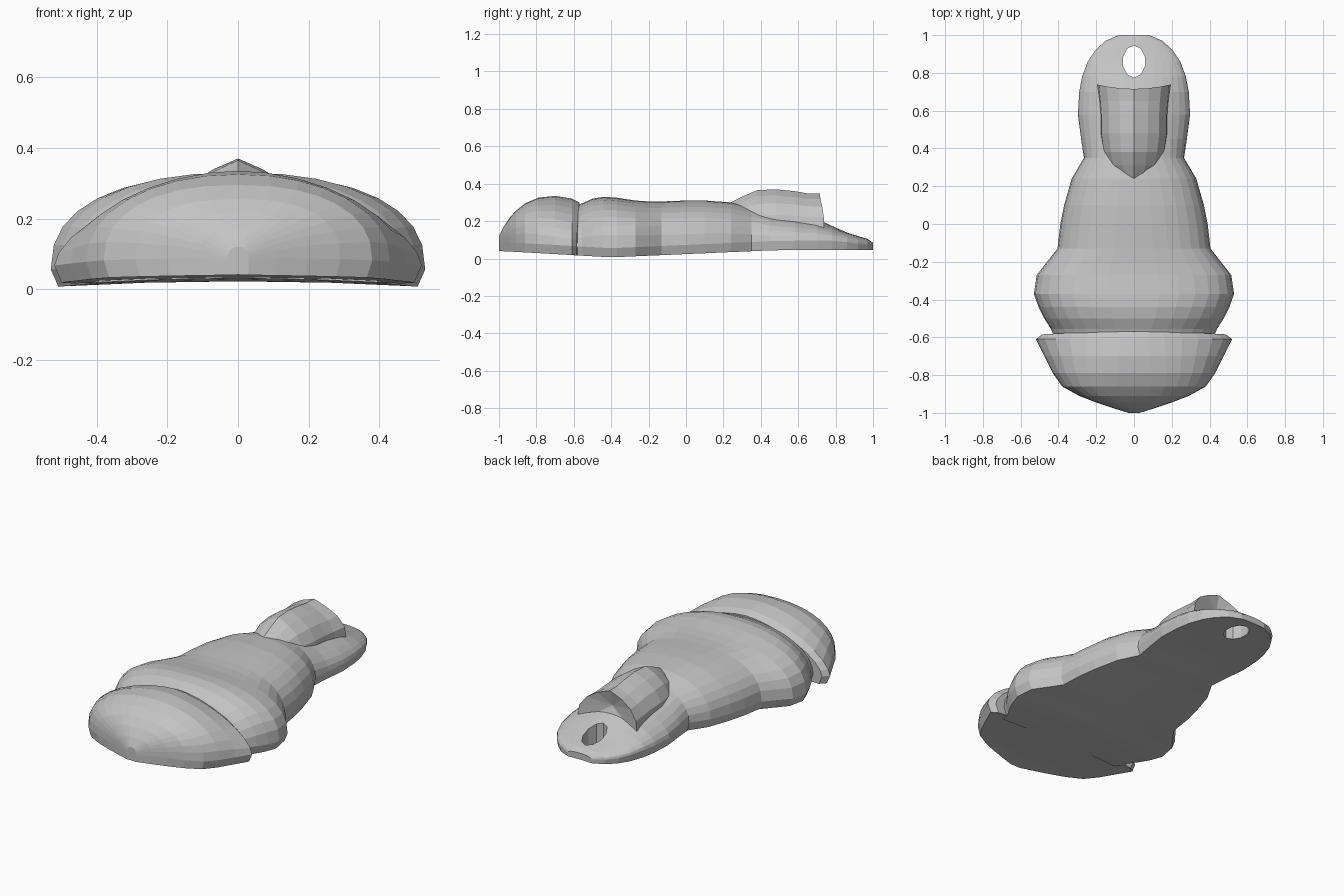
import bpy, bmesh, math

cube = bpy.data.objects.get("Cube")
if cube:
    bpy.data.objects.remove(cube, do_unlink=True)

grey = bpy.data.materials.new("plain grey")
grey.use_nodes = True
grey.diffuse_color = (0.55, 0.55, 0.55, 1)
grey.node_tree.nodes["Principled BSDF"].inputs["Base Color"].default_value = (0.55, 0.55, 0.55, 1)


def dome_ring(y, width, top, power, bend=0.0, segments=16):
    """Rounded cross-section with a tucked-in rim and a gently arched underside."""
    base = floor_height(y)
    rim = base + min(0.05, 0.45 * (top - base))
    ring = []
    for i in range(segments + 1):
        a = math.pi * i / segments
        c, s = math.cos(a), max(math.sin(a), 0)
        x = width * math.copysign(abs(c) ** (2 / power), c)
        z = rim + (top - rim) * s ** (2 / power)
        ring.append((x, y + bend * x * x, z))
    for f in (-0.96, -0.5, 0, 0.5, 0.96):
        x = f * width
        ring.append((x, y + bend * x * x, base + 0.015 * (1 - f * f) * width / 0.5))
    return ring


def floor_height(y):
    """Underside dips lowest below the wide collar."""
    if y < -0.4:
        return 0.005 + 0.035 * (-0.4 - y) / 0.6
    return 0.005 + 0.04 * min(1, (y + 0.4) / 0.9)


def loft(name, rings, dent=None):
    bm = bmesh.new()
    loops = [[bm.verts.new(p) for p in ring] for ring in rings]
    n = len(loops[0])
    for a, b in zip(loops, loops[1:]):
        for i in range(n):
            j = (i + 1) % n
            bm.faces.new((a[i], a[j], b[j], b[i]))
    bm.faces.new(loops[0])
    end = bm.faces.new(loops[-1])
    if dent:
        hub = bmesh.ops.poke(bm, faces=[end])["verts"][0]
        hub.co = dent
    bmesh.ops.recalc_face_normals(bm, faces=bm.faces)
    mesh = bpy.data.meshes.new(name)
    bm.to_mesh(mesh)
    bm.free()
    mesh.materials.append(grey)
    obj = bpy.data.objects.new(name, mesh)
    bpy.context.collection.objects.link(obj)
    return obj


# Rounded nose cap: y, half width, top, roundness, backward bend
nose = [
    (-1.0, 0.03, 0.12, 2.5, 0), (-0.975, 0.11, 0.17, 2.6, 0),
    (-0.945, 0.2, 0.215, 2.6, 0), (-0.91, 0.29, 0.255, 2.5, 0),
    (-0.86, 0.38, 0.295, 2.3, 0), (-0.79, 0.43, 0.325, 2.1, 0),
    (-0.7, 0.475, 0.335, 1.85, 0), (-0.61, 0.52, 0.32, 1.65, 0),
    (-0.57, 0.485, 0.3, 1.65, -0.06),
]
loft("nose_cap", [dome_ring(*s) for s in nose])

# Body: wide collar, waist and tapering tail flange
body_sections = [
    (-0.63, 0.41, 0.27, 2.0), (-0.555, 0.44, 0.295, 2.1),
    (-0.5, 0.475, 0.32, 2.25), (-0.44, 0.505, 0.33, 2.35),
    (-0.37, 0.53, 0.325, 2.4), (-0.27, 0.515, 0.31, 2.4),
    (-0.2, 0.46, 0.305, 2.4), (-0.13, 0.405, 0.305, 2.4),
    (0.0, 0.39, 0.31, 2.3), (0.1, 0.37, 0.31, 2.3),
    (0.24, 0.33, 0.3, 2.2), (0.35, 0.265, 0.275, 2.1),
    (0.45, 0.28, 0.25, 1.9), (0.58, 0.297, 0.23, 1.8),
    (0.7, 0.29, 0.21, 1.8), (0.78, 0.275, 0.175, 2.0),
    (0.86, 0.245, 0.14, 2.3), (0.92, 0.205, 0.12, 2.5),
    (0.97, 0.15, 0.105, 2.5), (1.0, 0.08, 0.085, 2.5),
]
body = loft("body", [dome_ring(*s) for s in body_sections])

# Oval hole through the tail flange
bpy.ops.mesh.primitive_cylinder_add(vertices=10, radius=1, depth=1, location=(0, 0.86, 0.1))
cutter = bpy.context.object
cutter.name = "hole_cutter"
cutter.scale = (0.06, 0.085, 1)
cutter.hide_render = True
cutter.data.materials.append(grey)
cut = body.modifiers.new("hole", "BOOLEAN")
cut.object = cutter
cut.solver = "EXACT"
bpy.context.view_layer.objects.active = body
bpy.ops.object.modifier_apply(modifier=cut.name)
bpy.data.objects.remove(cutter, do_unlink=True)

# Raised knuckle above the tail, hollowed at its rear
half = [(1, 0), (0.93, 0.45), (0.72, 0.7), (0.4, 0.87), (0, 1)]
profile = half + [(-x, z) for x, z in reversed(half[:-1])]


def knuckle_ring(y, width, top, bend=0.0):
    base = 0.12
    return [(x * width, y + bend * x * x, base + z * (top - base)) for x, z in profile]


knuckle = [
    (0.23, 0.1, 0.295), (0.31, 0.15, 0.335), (0.38, 0.17, 0.365),
    (0.48, 0.185, 0.37), (0.58, 0.185, 0.36), (0.65, 0.19, 0.348),
    (0.715, 0.2, 0.347, 0.025),
]
loft("tail_knuckle", [knuckle_ring(*s) for s in knuckle], dent=(0, 0.69, 0.25))
